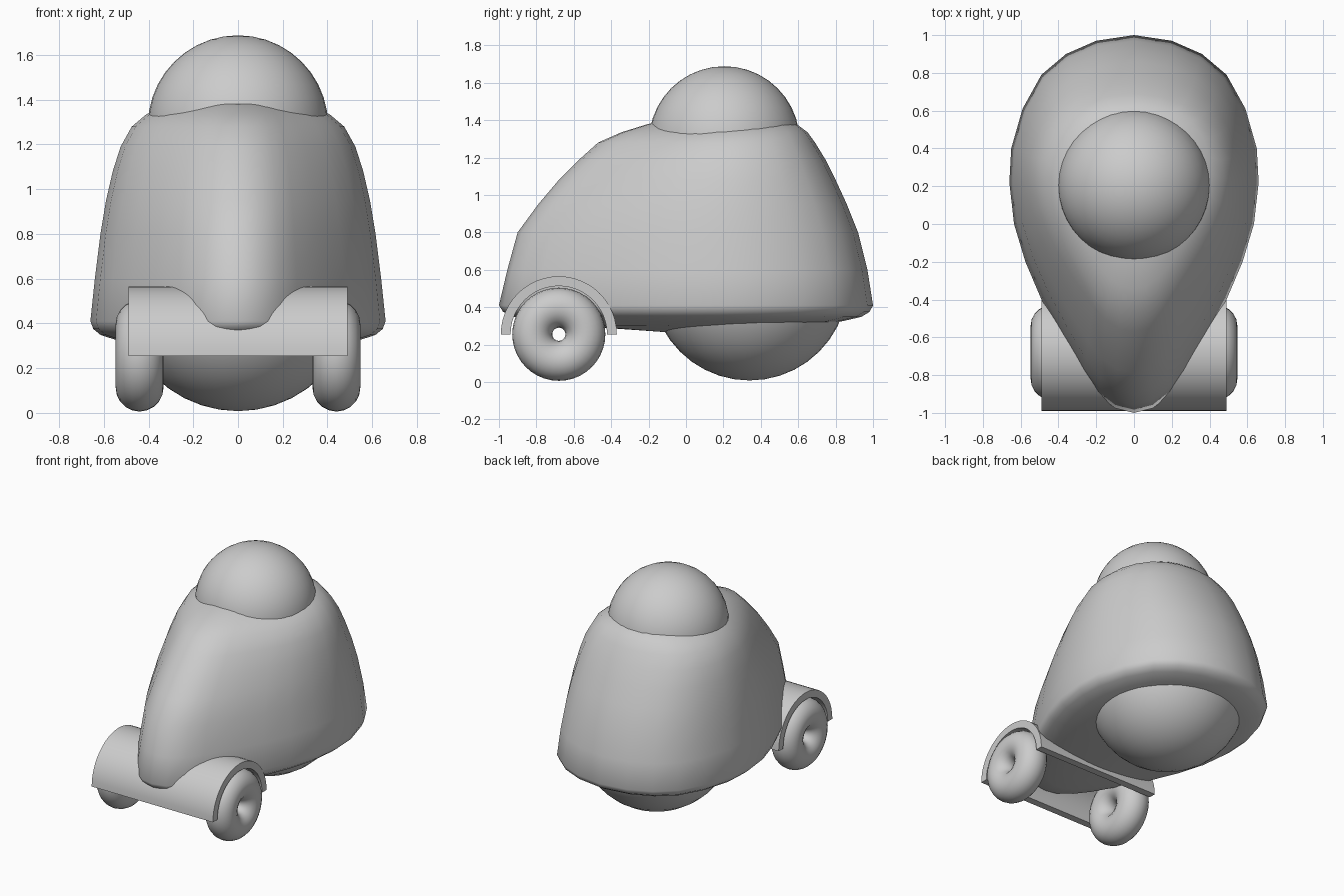
import bpy, bmesh
from math import pi, sin, cos, radians

if "Cube" in bpy.data.objects:
    bpy.data.objects.remove(bpy.data.objects["Cube"])


def finish(obj, angle=60):
    bpy.ops.object.select_all(action='DESELECT')
    obj.select_set(True)
    bpy.context.view_layer.objects.active = obj
    bpy.ops.object.shade_smooth_by_angle(angle=radians(angle))


def loft(name, rings, closed_loft=False, angle=60):
    """Skin a list of equal-length closed point rings and cap the ends."""
    bm = bmesh.new()
    loops = [[bm.verts.new(p) for p in ring] for ring in rings]
    n = len(loops[0])
    for a, b in zip(loops, loops[1:]):
        for i in range(n):
            j = (i + 1) % n
            bm.faces.new((a[i], a[j], b[j], b[i]))
    bm.faces.new(loops[0])
    bm.faces.new(loops[-1])
    bmesh.ops.recalc_face_normals(bm, faces=bm.faces)
    mesh = bpy.data.meshes.new(name)
    bm.to_mesh(mesh)
    bm.free()
    obj = bpy.data.objects.new(name, mesh)
    bpy.context.collection.objects.link(obj)
    finish(obj, angle)
    return obj


def sphere(name, loc, radius):
    bpy.ops.mesh.primitive_uv_sphere_add(segments=40, ring_count=20, radius=radius, location=loc)
    obj = bpy.context.object
    obj.name = name
    finish(obj)


# Body: teardrop plan scaled through a stack of levels
half = [(0, -1), (.10, -.975), (.19, -.905), (.27, -.80), (.38, -.61), (.49, -.40),
        (.575, -.20), (.635, 0), (.66, .22), (.65, .40), (.59, .61), (.49, .79),
        (.36, .90), (.20, .97), (0, 1)]
plan = half + [(-x, y) for x, y in half[-2:0:-1]]
# (z, front y, back y, half width)
levels = [(.41, -1, 1, .66), (.60, -.955, .97, .64), (.80, -.90, .92, .615),
          (.95, -.79, .86, .59), (1.08, -.68, .80, .56), (1.19, -.57, .745, .525),
          (1.28, -.47, .69, .475), (1.335, -.345, .65, .41), (1.38, -.20, .59, .31),
          (1.40, 0, .40, .15)]
# Rounded underside: (scale, z) about a centre at y = 0.1
under = [(.08, .262), (.2, .267), (.43, .285), (.65, .303), (.82, .325), (.93, .348), (.98, .375)]
rings = [[(x * s, .1 + (y - .1) * s, z) for x, y in plan] for s, z in under]
rings += [[(x * w / .66, f + (b - f) * (y + 1) / 2, z) for x, y in plan] for z, f, b, w in levels]
loft("body", rings)

# Top dome and rear ball
sphere("top_dome", (0, .205, 1.285), .403)
sphere("rear_ball", (0, .34, .535), .527)

# Front fender: half-pipe shell across the nose
AXLE_Y, AXLE_Z = -.68, .255
arc = [pi * i / 24 for i in range(25)]
profile = [(.31 * cos(a), .31 * sin(a)) for a in arc]
profile += [(.258 * cos(a), .258 * sin(a)) for a in reversed(arc)]
loft("front_fender", [[(x, AXLE_Y + u, AXLE_Z + v) for u, v in profile] for x in (-.49, .49)], angle=30)

# Front wheels
for side, x in (("left", -.44), ("right", .44)):
    bpy.ops.mesh.primitive_torus_add(major_radius=.142, minor_radius=.107, major_segments=40,
                                     minor_segments=20, location=(x, AXLE_Y, AXLE_Z),
                                     rotation=(0, pi / 2, 0))
    wheel = bpy.context.object
    wheel.name = side + "_front_wheel"
    finish(wheel)
